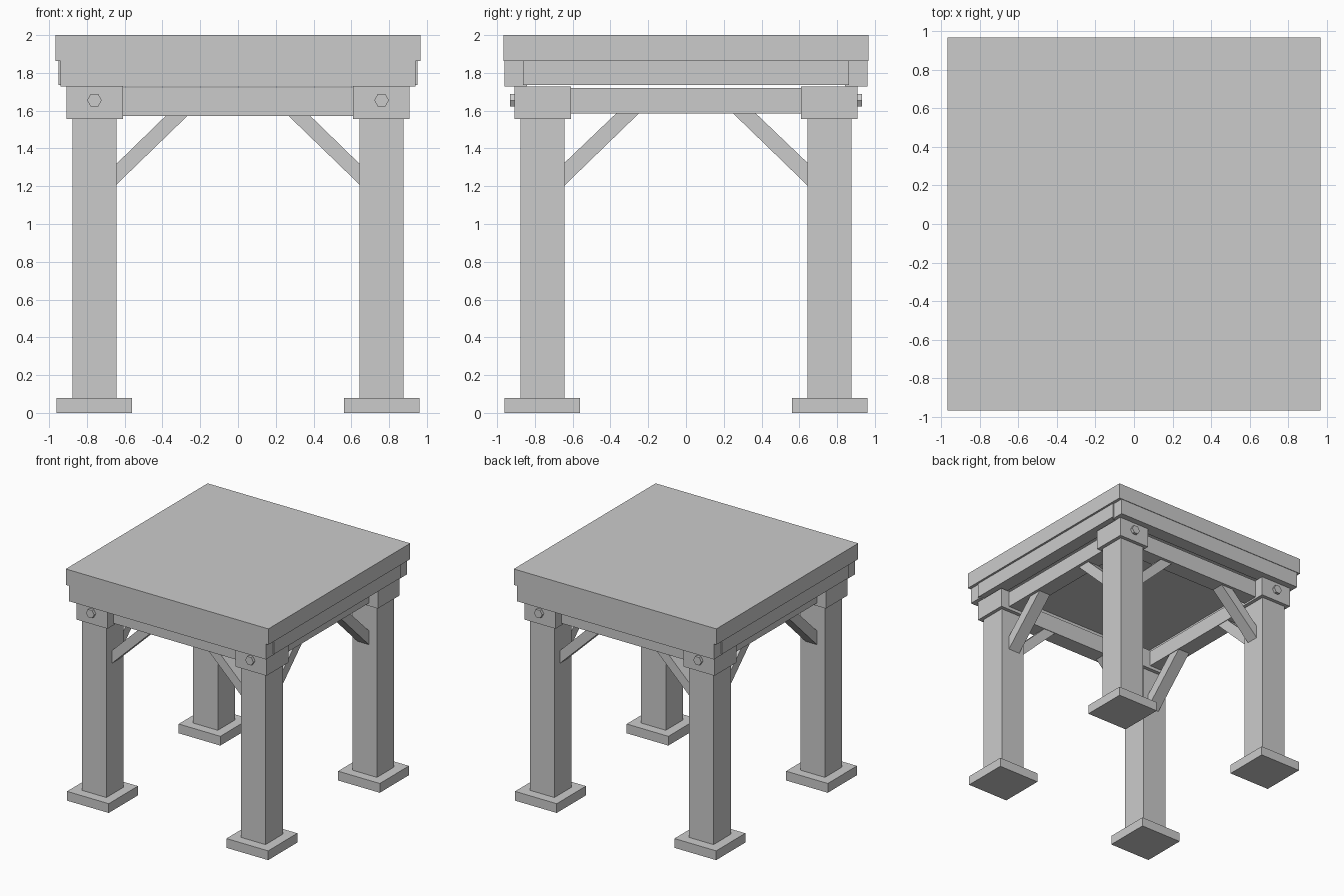
import bpy, bmesh, math
from mathutils import Matrix

if "Cube" in bpy.data.objects:
    bpy.data.objects.remove(bpy.data.objects["Cube"])

grey = bpy.data.materials.new("plain grey")
grey.diffuse_color = (0.6, 0.6, 0.6, 1)
grey.use_nodes = True
grey.node_tree.nodes["Principled BSDF"].inputs["Base Color"].default_value = grey.diffuse_color


def finish(name, bm):
    bmesh.ops.recalc_face_normals(bm, faces=bm.faces)
    mesh = bpy.data.meshes.new(name)
    bm.to_mesh(mesh)
    bm.free()
    mesh.materials.append(grey)
    obj = bpy.data.objects.new(name, mesh)
    bpy.context.collection.objects.link(obj)
    return obj


def box(name, x, y, z):
    """Box from (low, high) ranges on each axis."""
    bm = bmesh.new()
    size = [r[1] - r[0] for r in (x, y, z)]
    mid = [(r[0] + r[1]) / 2 for r in (x, y, z)]
    bmesh.ops.create_cube(bm, size=1, matrix=Matrix.Translation(mid) @ Matrix.Diagonal((*size, 1)))
    return finish(name, bm)


def span(a, b, sign):
    return sorted((a * sign, b * sign))


def brace(name, profile, depth, along_x):
    """Slanted brace: side profile (run, z) extruded across its depth."""
    bm = bmesh.new()
    rings = []
    for d in depth:
        rings.append([bm.verts.new((r, d, z) if along_x else (d, r, z)) for r, z in profile])
    bm.faces.new(rings[0])
    bm.faces.new(rings[1][::-1])
    n = len(profile)
    for i in range(n):
        j = (i + 1) % n
        bm.faces.new((rings[0][i], rings[0][j], rings[1][j], rings[1][i]))
    return finish(name, bm)


def bolt(name, x, y, z, radius, depth):
    bm = bmesh.new()
    place = Matrix.Translation((x, y, z)) @ Matrix.Rotation(math.pi / 2, 4, 'X') @ Matrix.Rotation(math.pi / 2, 4, 'Z')
    bmesh.ops.create_cone(bm, cap_ends=True, segments=6, radius1=radius, radius2=radius, depth=depth, matrix=place)
    # turn the hexagon so that its corners point sideways
    if max(v.co.z for v in bm.verts) - z > radius * 0.95:
        bmesh.ops.rotate(bm, verts=bm.verts, cent=(x, y, z), matrix=Matrix.Rotation(math.pi / 6, 3, 'Y'))
    return finish(name, bm)


# Table slab
box("top_slab", (-0.967, 0.967), (-0.967, 0.967), (1.863, 2.0))

# Legs: foot, post, cap block and bolt head at each corner
for sx, side in ((-1, "left"), (1, "right")):
    for sy, end in ((-1, "front"), (1, "back")):
        tag = f"{end}_{side}"
        box("foot_" + tag, span(0.562, 0.96, sx), span(0.562, 0.96, sy), (0, 0.08))
        box("post_" + tag, span(0.642, 0.877, sx), span(0.642, 0.877, sy), (0.08, 1.6))
        box("cap_" + tag, span(0.61, 0.908, sx), span(0.61, 0.908, sy), (1.557, 1.727))
        bolt("bolt_" + tag, 0.76 * sx, 0.915 * sy, 1.655, 0.039, 0.034)

        # Braces from post to rails
        front_profile = [(sx * r, z) for r, z in ((0.642, 1.21), (0.642, 1.32), (0.38, 1.575), (0.265, 1.575))]
        brace("front_back_brace_" + tag, front_profile, span(0.69, 0.8, sy), True)
        side_profile = [(sy * r, z) for r, z in ((0.642, 1.205), (0.642, 1.325), (0.37, 1.585), (0.25, 1.585))]
        brace("side_brace_" + tag, side_profile, span(0.69, 0.8, sx), False)

# Rails between the caps, and the beams under the slab
for s, end, side in ((-1, "front", "left"), (1, "back", "right")):
    box("rail_" + end, (-0.62, 0.62), span(0.685, 0.825, s), (1.572, 1.722))
    box("rail_" + side, span(0.685, 0.825, s), (-0.62, 0.62), (1.584, 1.72))
    box("beam_" + end, (-0.94, 0.94), span(0.843, 0.962, s), (1.727, 1.863))
    box("beam_" + side, span(0.83, 0.949, s), (-0.862, 0.862), (1.737, 1.863))
